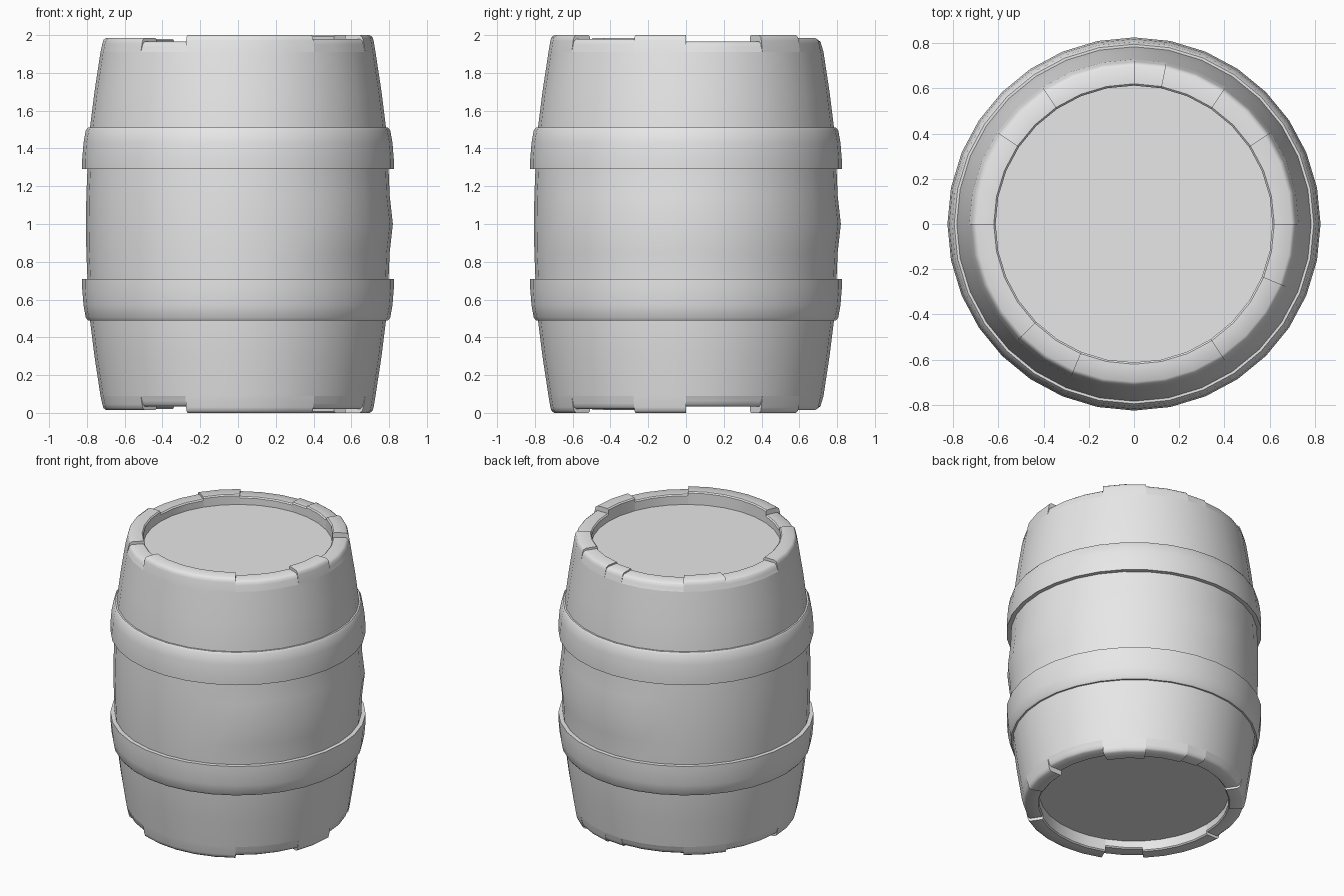
import bpy, bmesh, math

cube = bpy.data.objects.get("Cube")
if cube:
    bpy.data.objects.remove(cube, do_unlink=True)

SIDES = 32
STEP = 2 * math.pi / SIDES

grey = bpy.data.materials.new("plain_grey")
grey.use_nodes = True
grey.diffuse_color = (0.8, 0.8, 0.8, 1)
grey.node_tree.nodes["Principled BSDF"].inputs["Base Color"].default_value = grey.diffuse_color


def finish(name, bm):
    bmesh.ops.recalc_face_normals(bm, faces=bm.faces)
    mesh = bpy.data.meshes.new(name)
    bm.to_mesh(mesh)
    bm.free()
    mesh.materials.append(grey)
    mesh.shade_smooth()
    mesh.set_sharp_from_angle(angle=math.radians(40))
    obj = bpy.data.objects.new(name, mesh)
    bpy.context.collection.objects.link(obj)
    return obj


def sweep(bm, profile, first, last, closed_profile, flip=False, bulge=None):
    """Sweep a (radius, height) profile around z between two side numbers."""
    full = last - first == SIDES
    rings = []
    for i in range(first, last + (0 if full else 1)):
        a = i * STEP
        ring = []
        for r, z in profile:
            r += bulge(a, z) if bulge else 0
            ring.append(bm.verts.new((r * math.cos(a), r * math.sin(a), 2 - z if flip else z)))
        rings.append(ring)
    n = len(profile)
    for k in range(len(rings) if full else len(rings) - 1):
        a, b = rings[k], rings[(k + 1) % len(rings)]
        for j in range(n if closed_profile else n - 1):
            m = (j + 1) % n
            bm.faces.new((a[j], b[j], b[m], a[m]))
    if not full and closed_profile:
        bm.faces.new(rings[0])
        bm.faces.new(rings[-1])


# Barrel wall, slightly fuller at the middle on one side
def belly(a, z):
    return 0.015 if z == 1 and math.cos(a - math.radians(22)) > 0.1 else 0


upper_wall = [(0.803, 1.15), (0.797, 1.29), (0.785, 1.5), (0.76, 1.7), (0.728, 1.91)]
wall = [(r, 2 - z) for r, z in reversed(upper_wall)] + [(0.805, 1)] + upper_wall
bm = bmesh.new()
sweep(bm, wall, 0, SIDES, False, bulge=belly)
finish("barrel_wall", bm)

# Rim blocks: first side, last side, top height
BLOCKS = [(0, 3, 1.965), (3, 5, 2.0), (5, 7, 1.985), (7, 8, 1.975),
          (8, 11, 1.965), (11, 13, 1.98), (13, 16, 1.965), (16, 20, 1.985),
          (20, 22, 1.965), (22, 27, 2.0), (27, 30, 1.98), (30, 32, 2.0)]
HOOP = [(0.77, 1.29), (0.825, 1.29), (0.825, 1.34), (0.818, 1.43),
        (0.806, 1.495), (0.795, 1.51), (0.77, 1.51)]

for end, flip in (("upper", False), ("lower", True)):
    # Raised hoop
    bm = bmesh.new()
    sweep(bm, HOOP, 0, SIDES, True, flip)
    finish(end + "_hoop", bm)

    # Stepped rim
    bm = bmesh.new()
    for first, last, top in BLOCKS:
        block = [(0.612, 1.9), (0.728, 1.91), (0.718, top - 0.03),
                 (0.712, top - 0.01), (0.698, top), (0.62, top), (0.612, top - 0.008)]
        sweep(bm, block, first, last, True, flip)
    finish(end + "_rim", bm)

    # Recessed lid
    bm = bmesh.new()
    bmesh.ops.create_circle(bm, cap_ends=True, segments=SIDES, radius=0.64)
    lid = finish(end + "_lid", bm)
    lid.location.z = 0.09 if flip else 1.91
    if flip:
        lid.rotation_euler.x = math.pi
